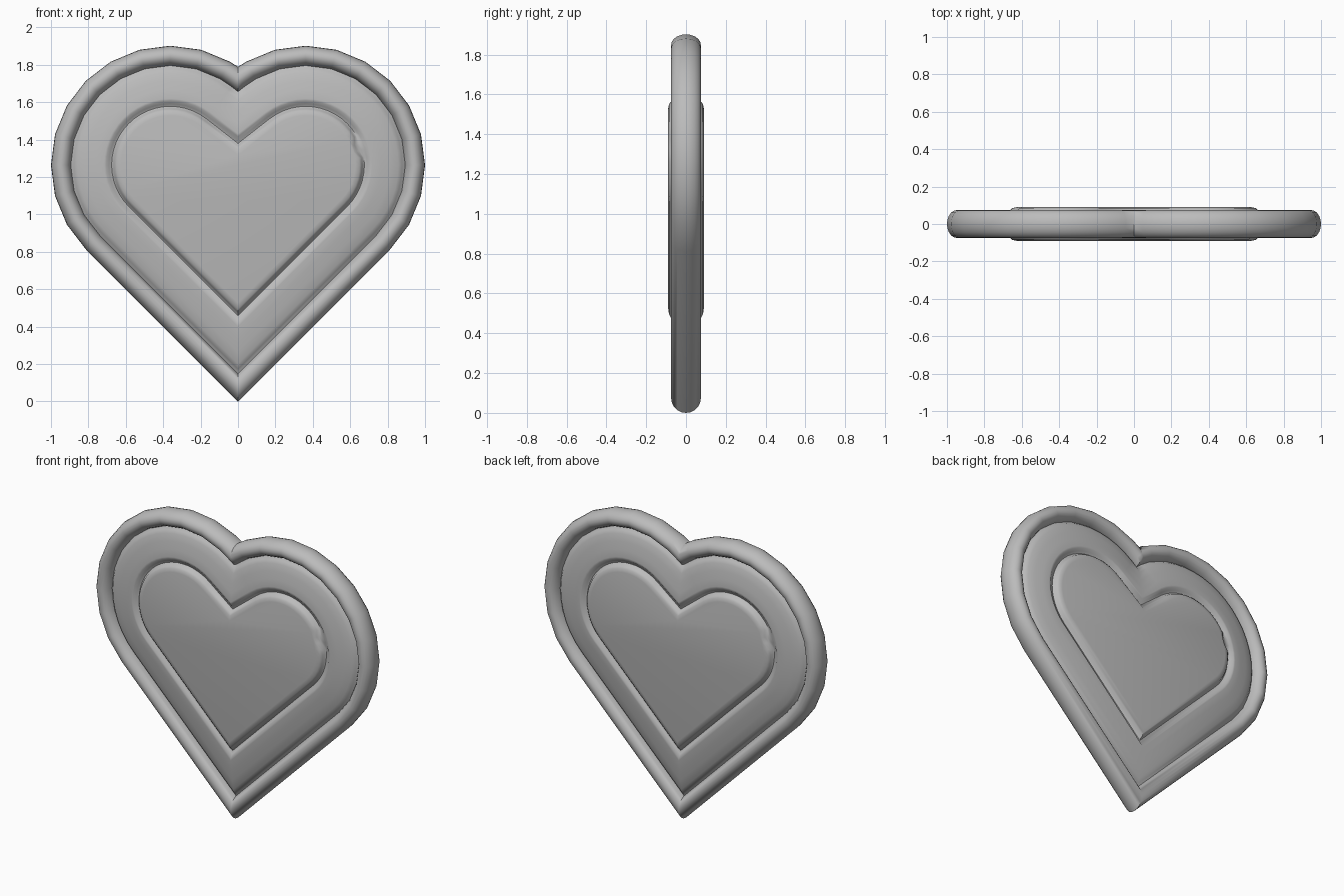
import bpy, bmesh, math
from math import sin, cos, pi, radians

if "Cube" in bpy.data.objects:
    bpy.data.objects.remove(bpy.data.objects["Cube"], do_unlink=True)

CX, CZ = 0.362, 1.264                  # centre of each round lobe
RIM, HALF_W, HALF_D = 0.584, 0.054, 0.075  # rim offset and section

grey = bpy.data.materials.new("plain grey")
grey.use_nodes = True
colour = (0.5, 0.5, 0.5, 1)
grey.diffuse_color = colour
grey.node_tree.nodes["Principled BSDF"].inputs["Base Color"].default_value = colour


def heart(r, y, steps, nick=None):
    """Closed heart outline at offset r from the lobe centres."""
    end = radians(128)
    if r > 0.588:
        end = math.acos(-CX / r)
    right, left = [], []
    for i in range(steps + 1):
        a = min(pi * i / steps - pi / 4, end - 0.01 * (1 - i / steps))
        x, z = CX + r * cos(a), CZ + r * sin(a)
        left.insert(0, (-x, y, z))
        # small flaw in the groove on one side only
        dr, dy = nick if nick and 13 < math.degrees(a) < 30 else (0, 0)
        right.append((x + dr * cos(a), y - dy, z + dr * sin(a)))
    tip = (0, y, CZ - CX - r * math.sqrt(2))
    notch = (0, y, CZ + (r + CX * cos(end)) / sin(end))
    return [tip] + right + [notch] + left


def loft(name, rings, closed=False, cap=False):
    """Skin a row of matching outlines."""
    bm = bmesh.new()
    loops = [[bm.verts.new(p) for p in ring] for ring in rings]
    n = len(loops[0])
    pairs = list(zip(loops, loops[1:]))
    if closed:
        pairs.append((loops[-1], loops[0]))
    for a, b in pairs:
        for i in range(n):
            j = (i + 1) % n
            bm.faces.new((a[i], a[j], b[j], b[i]))
    if cap:
        bm.faces.new(loops[-1])
    if closed:
        bmesh.ops.recalc_face_normals(bm, faces=bm.faces[:])
    mesh = bpy.data.meshes.new(name)
    bm.to_mesh(mesh)
    bm.free()
    mesh.materials.append(grey)
    obj = bpy.data.objects.new(name, mesh)
    bpy.context.collection.objects.link(obj)
    bpy.ops.object.select_all(action='DESELECT')
    obj.select_set(True)
    bpy.context.view_layer.objects.active = obj
    bpy.ops.object.shade_smooth_by_angle(angle=radians(50))
    return obj


# Rounded outer rim
SIDES = 20
loft("outer_rim", [heart(RIM + HALF_W * cos(2 * pi * k / SIDES),
                         HALF_D * sin(2 * pi * k / SIDES), 12)
                   for k in range(SIDES)], closed=True)

# Domed face, groove and raised inner heart: (offset, height, nick)
profile = [
    (0.560, 0.010, None), (0.530, 0.020, None), (0.515, 0.038, None),
    (0.495, 0.048, None), (0.450, 0.059, None), (0.400, 0.068, None),
    (0.355, 0.075, None), (0.343, 0.074, None),
    (0.328, 0.060, (0.0, 0.008)), (0.314, 0.054, (-0.005, 0.012)),
    (0.306, 0.060, (-0.012, 0.008)), (0.300, 0.075, (-0.018, 0.0)),
    (0.288, 0.085, (-0.015, 0.0)), (0.265, 0.090, None),
]
front = loft("front_face",
             [heart(r, -h, 24, nick) for r, h, nick in profile], cap=True)

# The back repeats the front, turned half way round
back = front.copy()
back.data = front.data.copy()
back.name = "back_face"
back.rotation_euler.z = pi
bpy.context.collection.objects.link(back)
